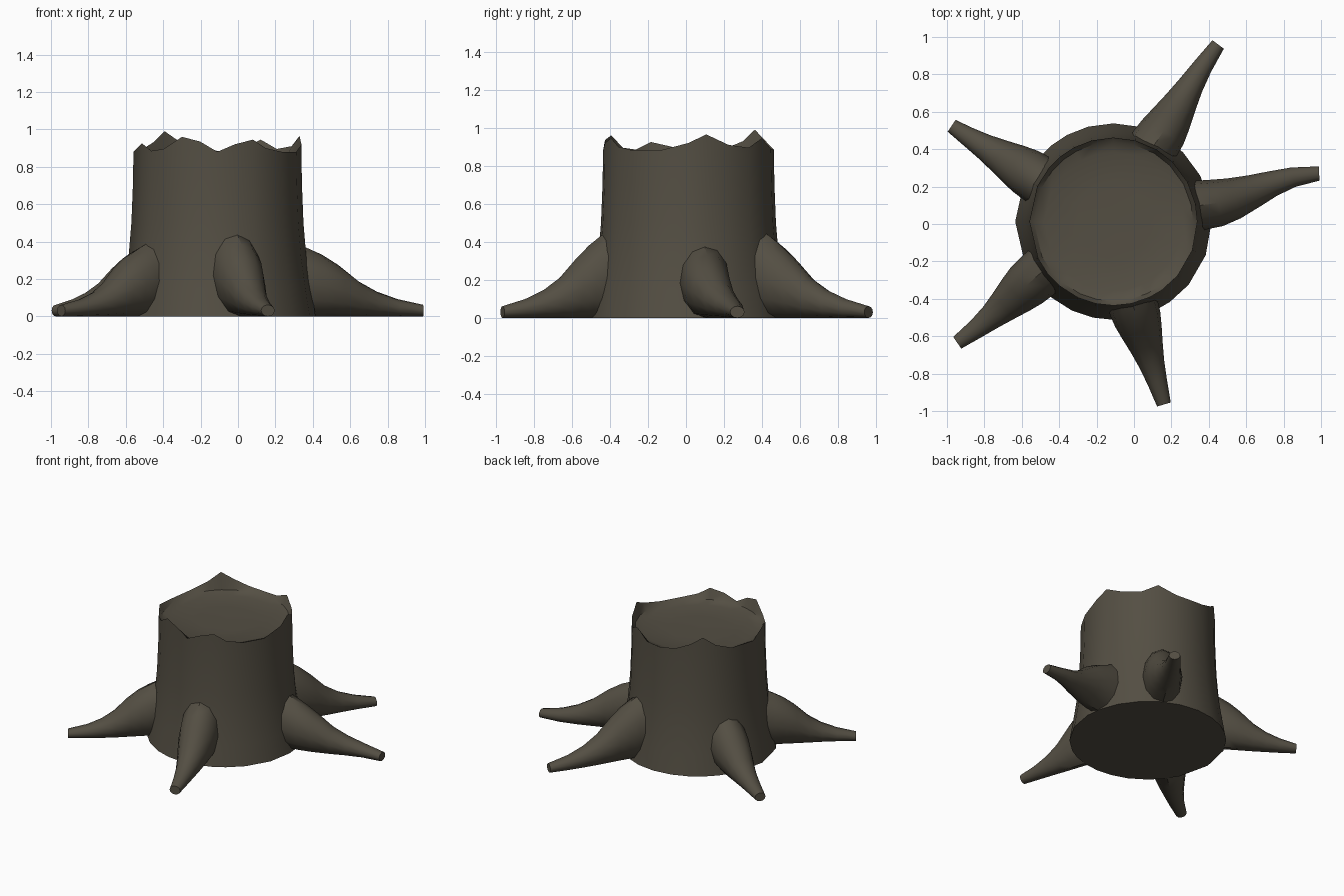
import bpy, bmesh, math
from mathutils import Vector

if "Cube" in bpy.data.objects:
    bpy.data.objects.remove(bpy.data.objects["Cube"])

bark = bpy.data.materials.new("dark bark")
bark.diffuse_color = (0.088, 0.077, 0.056, 1)
bark.use_nodes = True
bark.node_tree.nodes["Principled BSDF"].inputs["Base Color"].default_value = bark.diffuse_color


def loft(name, rings, close_end=True):
    """Skin a list of equal-length rings, capping the start and end."""
    bm = bmesh.new()
    loops = [[bm.verts.new(p) for p in ring] for ring in rings]
    n = len(loops[0])
    for a, b in zip(loops, loops[1:]):
        for i in range(n):
            j = (i + 1) % n
            bm.faces.new((a[i], a[j], b[j], b[i]))
    bm.faces.new(loops[0][::-1])
    bm.faces.new(loops[-1])
    bmesh.ops.recalc_face_normals(bm, faces=bm.faces)
    me = bpy.data.meshes.new(name)
    bm.to_mesh(me)
    bm.free()
    me.materials.append(bark)
    ob = bpy.data.objects.new(name, me)
    bpy.context.collection.objects.link(ob)
    bpy.ops.object.select_all(action='DESELECT')
    ob.select_set(True)
    bpy.context.view_layer.objects.active = ob
    bpy.ops.object.shade_smooth_by_angle(angle=math.radians(35))
    return ob


# Trunk: flared wall, broken jagged rim (angle, height), shallow bowl inside
rim = [(0, .92), (12, .965), (28, .91), (45, .895), (59, .945), (75, .89),
       (90, .885), (105, .90), (118, .94), (129, .99), (140, .93), (155, .89),
       (180, .88), (206, .925), (218, .885), (230, .895), (245, .96), (258, .935),
       (270, .88), (282, .92), (295, .945), (305, .90), (320, .88), (340, .88)]
CX, CY = -0.11, 0.013


def circle(r, z=None):
    return [(CX + r * math.cos(math.radians(a)), CY + r * math.sin(math.radians(a)),
             h if z is None else z) for a, h in rim]


loft("trunk", [circle(.525, 0), circle(.50, .15), circle(.475, .32), circle(.46, .5),
               circle(.452, .7), circle(.449, .87), circle(.449), circle(.425, .87),
               circle(.37, .853), circle(.2, .847), circle(.01, .845)])

# Roots: plan path as a cubic curve (base, two handles, tip) and height at the trunk
roots = [
    ((.12, .44), (.22, .58), (.30, .76), (.45, .96), .43),
    ((.36, .10), (.60, .12), (.74, .26), (.99, .27), .37),
    ((.00, -.45), (.05, -.60), (.10, -.76), (.16, -.965), .43),
    ((-.52, -.28), (-.67, -.41), (-.75, -.50), (-.945, -.635), .37),
    ((-.53, .25), (-.67, .34), (-.82, .42), (-.975, .525), .37),
]
# Stations along a root: (distance, height factor, half width)
stations = [(-.25, 1.2, .135), (0, 1, .133), (.13, .87, .127), (.27, .69, .112),
            (.45, .41, .089), (.62, .23, .069), (.8, .1, .053), (1, 0, .038)]
SIDES = 12


def root(name, p0, p1, p2, p3, height):
    p = [Vector(q) for q in (p0, p1, p2, p3)]
    rings = []
    for t, f, w in stations:
        s = max(t, 0)
        u = 1 - s
        c = u**3 * p[0] + 3 * u * u * s * p[1] + 3 * u * s * s * p[2] + s**3 * p[3]
        d = (u * u * (p[1] - p[0]) + 2 * u * s * (p[2] - p[1]) + s * s * (p[3] - p[2])).normalized()
        if t < 0:
            c = c + d * t * .55
        side = Vector((-d.y, d.x))
        hz = (.062 + (height - .062) * f) / 2
        ring = []
        for i in range(SIDES):
            a = 2 * math.pi * i / SIDES
            q = c + side * w * math.cos(a)
            ring.append((q.x, q.y, hz + hz * math.sin(a)))
        rings.append(ring)
    loft(name, rings)


names = ["back_root", "right_root", "front_root", "front_left_root", "back_left_root"]
for name, r in zip(names, roots):
    root(name, *r)
